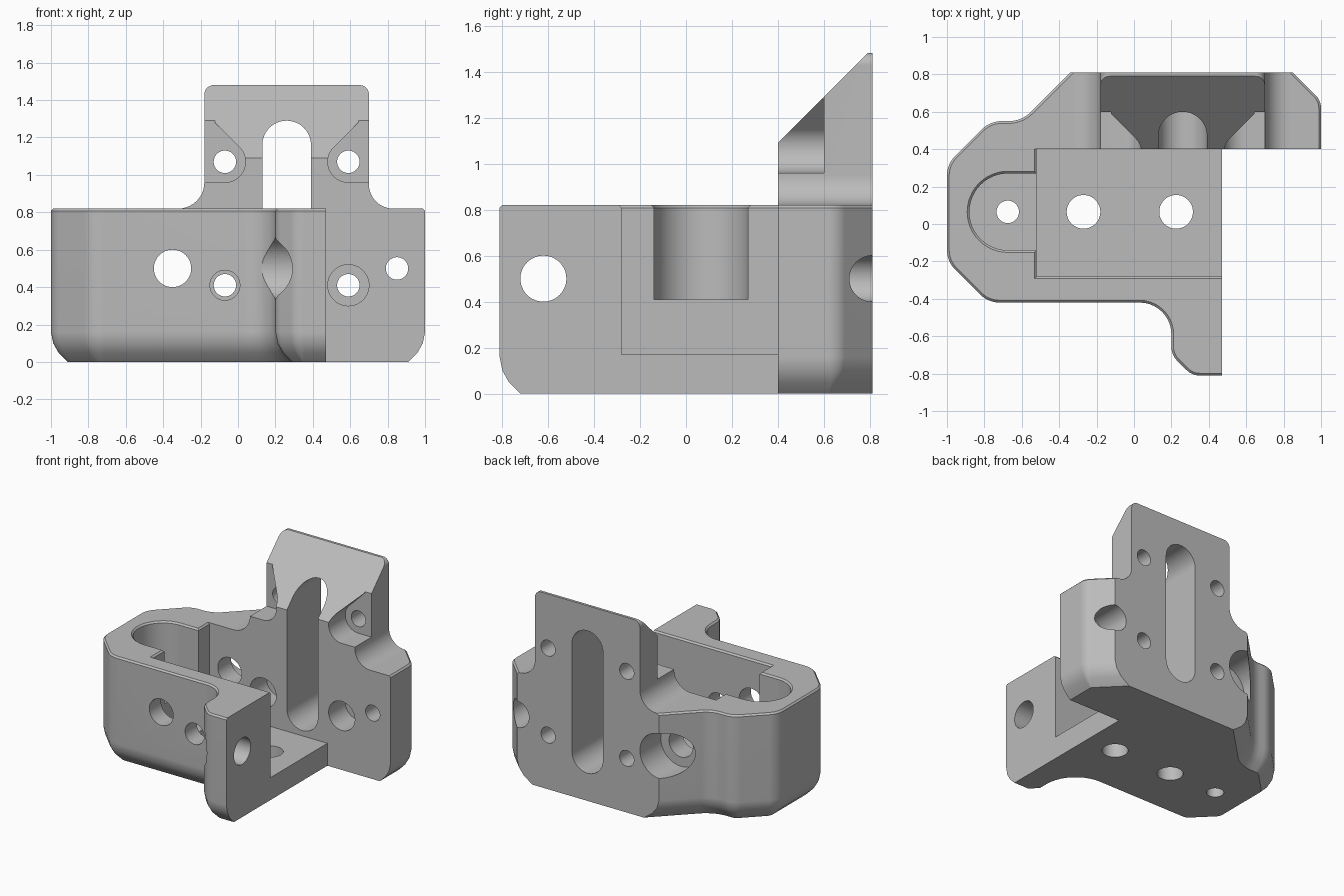
import bpy, bmesh, math
from mathutils import Vector
from mathutils.geometry import intersect_line_line_2d  # noqa: F401

default = bpy.data.objects.get("Cube")
if default:
    bpy.data.objects.remove(default, do_unlink=True)

grey = bpy.data.materials.new("plain grey")
grey.use_nodes = True
colour = (0.5, 0.5, 0.5, 1)
grey.diffuse_color = colour
grey.node_tree.nodes["Principled BSDF"].inputs["Base Color"].default_value = colour


def arc(cx, cy, r, start, end, steps=24):
    return [(cx + r * math.cos(math.radians(start + (end - start) * i / steps)),
             cy + r * math.sin(math.radians(start + (end - start) * i / steps)))
            for i in range(steps + 1)]


def rounded(corners, steps=10):
    """Polygon from (x, y, radius) corners, with tangent arcs at rounded ones."""
    out = []
    for i, (x, y, r) in enumerate(corners):
        p = Vector((x, y))
        if r == 0:
            out.append((x, y))
            continue
        a = (Vector(corners[i - 1][:2]) - p).normalized()
        b = (Vector(corners[(i + 1) % len(corners)][:2]) - p).normalized()
        half = a.angle(b) / 2
        centre = p + (a + b).normalized() * r / math.sin(half)
        t = r / math.tan(half)
        u, v = p + a * t - centre, p + b * t - centre
        sweep = u.angle(v)
        for k in range(steps + 1):
            f = k / steps
            w = (u * math.sin((1 - f) * sweep) + v * math.sin(f * sweep)) / math.sin(sweep)
            out.append(tuple(centre + w))
    return out


def inset(pts, d, flat):
    """Move the edges of a counter-clockwise polygon inwards, except flat ones."""
    lines = []
    for i, p in enumerate(pts):
        a, b = Vector(p), Vector(pts[(i + 1) % len(pts)])
        e = (b - a).normalized()
        n = Vector((-e.y, e.x))
        lines.append((n, n.dot(a) + (0 if flat(a, b) else d)))
    out = []
    for i in range(len(pts)):
        (n, c), (m, k) = lines[i - 1], lines[i]
        det = n.x * m.y - n.y * m.x
        if abs(det) < 1e-6:
            out.append(tuple(Vector(pts[i]) + n * d))
        else:
            out.append(((c * m.y - k * n.y) / det, (n.x * k - m.x * c) / det))
    return out


def loft(name, pts, rings, axis="z", flat=lambda a, b: False):
    """Solid through rings of (level, inset) along an axis."""
    place = {"z": lambda u, v, w: (u, v, w),
             "y": lambda u, v, w: (u, w, v),
             "x": lambda u, v, w: (w, u, v)}[axis]
    bm = bmesh.new()
    loops = []
    for level, d in rings:
        ring = inset(pts, d, flat) if d else pts
        loops.append([bm.verts.new(place(u, v, level)) for u, v in ring])
    for lo, hi in zip(loops, loops[1:]):
        for i in range(len(pts)):
            j = (i + 1) % len(pts)
            bm.faces.new((lo[i], lo[j], hi[j], hi[i]))
    bm.faces.new(loops[0])
    bm.faces.new(loops[-1])
    bmesh.ops.recalc_face_normals(bm, faces=bm.faces)
    mesh = bpy.data.meshes.new(name)
    bm.to_mesh(mesh)
    bm.free()
    mesh.materials.append(grey)
    obj = bpy.data.objects.new(name, mesh)
    bpy.context.collection.objects.link(obj)
    return obj


def combine(target, other, operation="DIFFERENCE"):
    mod = target.modifiers.new("combine", "BOOLEAN")
    mod.operation, mod.object, mod.solver = operation, other, "EXACT"
    bpy.context.view_layer.objects.active = target
    bpy.ops.object.modifier_apply(modifier=mod.name)
    bpy.data.objects.remove(other, do_unlink=True)


def bore(axis, u, v, r, start, end):
    combine(body, loft("bore", arc(u, v, r, 0, 360, 48)[:-1], [(start, 0), (end, 0)], axis))


def is_flat_side(a, b):
    def both(k, value):
        return abs(a[k] - value) < 0.001 and abs(b[k] - value) < 0.001
    return both(1, 0.81) or both(0, 0.47) or both(1, 0.4)


# Main body with softened lower rim and fine upper chamfer
outline = rounded([(0.47, -0.81, 0), (0.47, 0.4, 0), (1, 0.4, 0), (1, 0.66, 0.1),
                   (0.85, 0.81, 0), (-0.34, 0.81, 0), (-0.6, 0.55, 0.17),
                   (-0.77, 0.55, 0.15), (-1, 0.32, 0.15), (-1, -0.2, 0.15),
                   (-0.78, -0.42, 0.15), (0.2, -0.42, 0.17), (0.2, -0.7, 0.1),
                   (0.31, -0.81, 0.1)])
body = loft("bracket_body", outline,
            [(0, 0.09), (0.05, 0.04), (0.1, 0.012), (0.16, 0), (0.808, 0), (0.82, 0.012)],
            flat=is_flat_side)

# Upright back plate with flared feet and a sloped front
plate = rounded([(-0.32, 0.7, 0), (0.83, 0.7, 0), (0.83, 0.82, 0), (0.7, 0.82, 0.129),
                 (0.7, 1.48, 0.05), (-0.18, 1.48, 0.05), (-0.18, 0.82, 0.139),
                 (-0.32, 0.82, 0)])
upright = loft("back_plate", plate, [(0.4, 0), (0.81, 0)], "y")
slope = [(0.3, 0.99), (0.79, 1.48), (0.79, 1.6), (0.3, 1.6)]
combine(upright, loft("slope", slope, [(-0.5, 0), (1, 0)], "x"))
combine(body, upright, "UNION")

# Open pocket and the rounded recess beside it
rim = [(0.808, 0), (0.82, -0.012), (0.9, -0.012)]
pocket = [(-0.52, -0.28), (0.6, -0.28), (0.6, 0.4), (-0.52, 0.4)]
combine(body, loft("pocket", pocket, [(0.17, 0)] + rim, flat=is_flat_side))
recess = arc(-0.675, 0.065, 0.205, 90, 270) + [(-0.45, -0.14), (-0.45, 0.27)]
combine(body, loft("recess", recess, [(0.41, 0)] + rim))

# Long slot through the back plate
slot = arc(0.26, 1.16, 0.13, 0, 180) + arc(0.26, 0.34, 0.13, 180, 360)
combine(body, loft("slot", slot, [(0.35, 0), (0.9, 0)], "y"))

# Four plate screws, with open seats above and round seats below
seat = arc(-0.07, 1.07, 0.11, -90, 45) + [(-0.124, 1.28), (-0.124, 1.4), (-0.3, 1.4), (-0.3, 0.96)]
mirrored = [(0.52 - x, z) for x, z in reversed(seat)]
for x, shape in ((-0.07, seat), (0.59, mirrored)):
    combine(body, loft("seat", shape, [(0.35, 0), (0.6, 0)], "y"))
    bore("y", x, 0.41, 0.11, 0.35, 0.6)
    for z in (0.41, 1.07):
        bore("y", x, z, 0.06, 0.35, 0.9)

# Front wall access hole, and long bores with wide seats at the back
bore("y", -0.07, 0.41, 0.08, -0.6, 0)
bore("y", -0.35, 0.5, 0.1, -0.6, 0.9)
bore("y", -0.35, 0.5, 0.17, 0.56, 0.9)
bore("y", 0.85, 0.5, 0.06, 0.3, 0.9)
bore("y", 0.85, 0.5, 0.1, 0.56, 0.9)

# Side hole through the front flange with its seat
bore("x", -0.62, 0.5, 0.1, 0.1, 0.6)
bore("x", -0.62, 0.5, 0.17, 0, 0.31)

# Floor holes
for x, r in ((-0.675, 0.06), (-0.27, 0.09), (0.225, 0.09)):
    bore("z", x, 0.065, r, -0.1, 0.6)

# Smooth curves, crisp edges
bpy.ops.object.select_all(action="DESELECT")
body.select_set(True)
bpy.context.view_layer.objects.active = body
bpy.ops.object.shade_smooth_by_angle(angle=math.radians(25))
weighted = body.modifiers.new("even shading", "WEIGHTED_NORMAL")
weighted.keep_sharp = True
